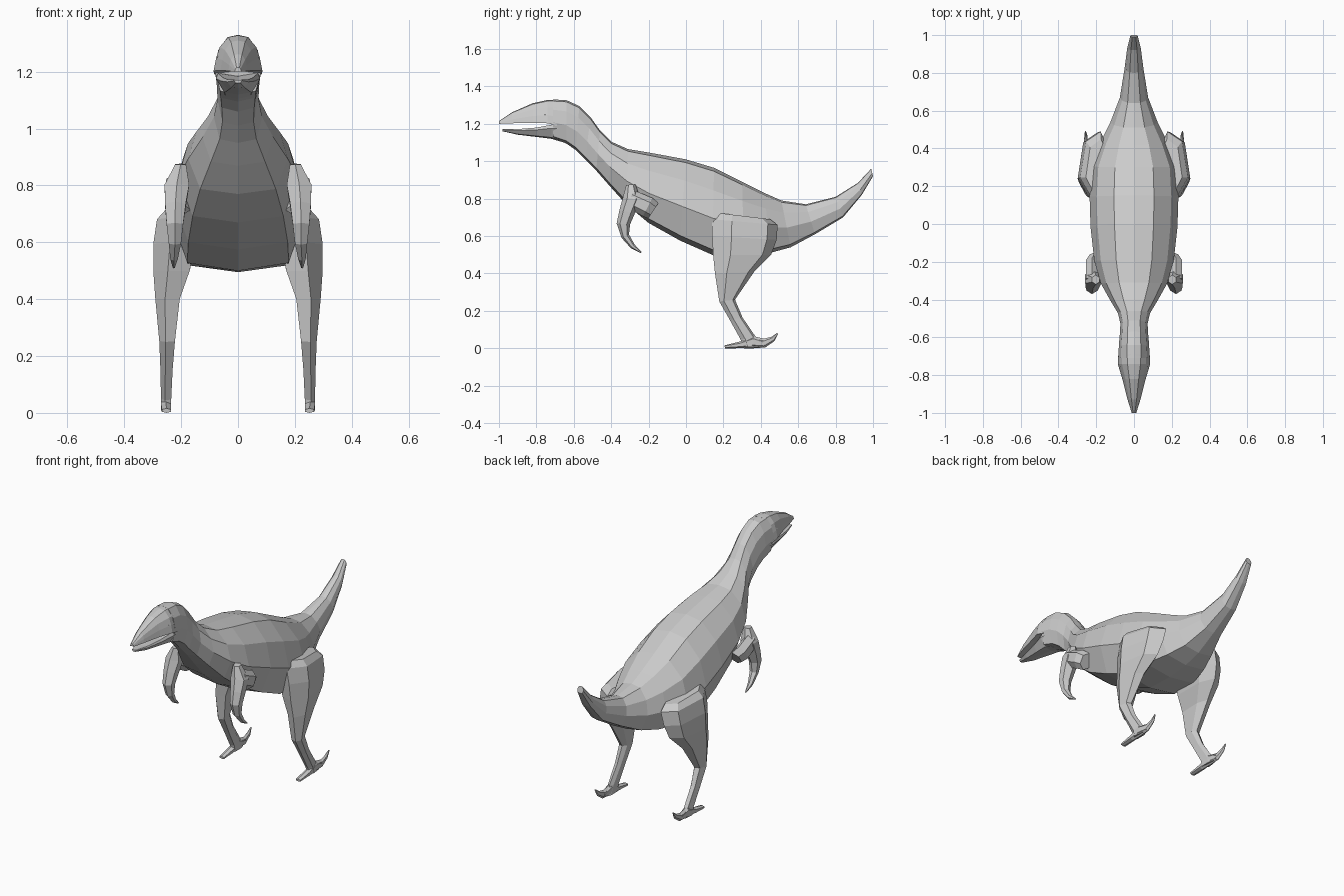
import bpy, bmesh, math
from mathutils import Vector

grey = bpy.data.materials.new("light_grey")
grey.diffuse_color = (0.6, 0.6, 0.6, 1)


def loft(name, rings, mirror=False):
    """Skin closed rings of equal length, cap both ends, keep faces flat."""
    bm = bmesh.new()
    loops = [[bm.verts.new(p) for p in r] for r in rings]
    n = len(rings[0])
    for a, b in zip(loops, loops[1:]):
        for i in range(n):
            j = (i + 1) % n
            bm.faces.new((a[i], a[j], b[j], b[i]))
    bm.faces.new(loops[0])
    bm.faces.new(loops[-1])
    bmesh.ops.recalc_face_normals(bm, faces=bm.faces)
    me = bpy.data.meshes.new(name)
    bm.to_mesh(me)
    bm.free()
    me.materials.append(grey)
    ob = bpy.data.objects.new(name, me)
    bpy.context.collection.objects.link(ob)
    if mirror:
        ob.modifiers.new("mirror", 'MIRROR')
    return ob


def section(top_y, top_z, low_y, low_z, w, half):
    """Symmetric ring: half holds (width share, height share) from top to bottom."""
    pts = half + [(-u, v) for u, v in reversed(half[1:-1])]
    return [(u * w, low_y + (top_y - low_y) * v, low_z + (top_z - low_z) * v) for u, v in pts]


def tube(name, path, sides=6):
    """Mirrored limb along a path of (x, y, z, half width in x, half depth)."""
    rings = []
    for k, (x, y, z, rx, rd) in enumerate(path):
        a, b = path[max(k - 1, 0)], path[min(k + 1, len(path) - 1)]
        d = Vector((0, b[1] - a[1], b[2] - a[2])).normalized()
        angles = [2 * math.pi * (i + 0.5) / sides for i in range(sides)]
        rings.append([(x + rx * math.cos(t), y + rd * math.sin(t) * -d.z,
                       z + rd * math.sin(t) * d.y) for t in angles])
    return loft(name, rings, True)


# Body: neck, trunk and tail in one skin
BODY = [(0, 1), (.45, .96), (.84, .74), (1, .42), (.76, .06), (0, 0)]
body = [  # top y, top z, bottom y, bottom z, half width
    (-.71, 1.33, -.71, 1.12, .083), (-.64, 1.327, -.64, 1.095, .08),
    (-.57, 1.295, -.59, 1.06, .075), (-.51, 1.235, -.54, 1.01, .072),
    (-.46, 1.165, -.48, .95, .085), (-.40, 1.105, -.41, .87, .125),
    (-.31, 1.065, -.32, .77, .175), (-.19, 1.045, -.20, .67, .21),
    (0, 1.01, -.03, .575, .23), (.15, .965, .14, .50, .235),
    (.30, .89, .31, .495, .225), (.42, .83, .45, .51, .175),
    (.51, .79, .56, .54, .125), (.64, .77, .69, .61, .075),
    (.80, .81, .84, .70, .05), (.92, .885, .94, .82, .036), (.99, .96, 1.0, .92, .02)]
loft("body", [section(*s, BODY) for s in body])

# Upper head and lower jaw with an open mouth between them
HEAD = [(0, 1), (.4, .95), (.74, .68), (.9, .35), (1, 0), (0, .06)]
head = [(-1, 1.215, -1, 1.2, .012), (-.93, 1.262, -.93, 1.203, .034),
        (-.82, 1.31, -.82, 1.205, .062), (-.74, 1.328, -.74, 1.203, .086),
        (-.69, 1.329, -.69, 1.19, .083)]
loft("upper_head", [section(*s, HEAD) for s in head])
JAW = [(0, .85), (.9, 1), (1, .75), (.6, .1), (0, 0)]
jaw = [(-.98, 1.172, -.98, 1.16, .014), (-.9, 1.172, -.9, 1.142, .038),
       (-.8, 1.18, -.8, 1.13, .06), (-.72, 1.195, -.72, 1.12, .078),
       (-.67, 1.2, -.67, 1.105, .075)]
loft("lower_jaw", [section(*s, JAW) for s in jaw])

# Eyes: small raised diamonds on the head sides
tube("eye", [(.062, -.745, 1.232, .006, .006), (.064, -.745, 1.25, .014, .016),
             (.055, -.745, 1.268, .006, .006)], 4)

# Hind legs: six-sided sections, widest on the outer front
LEG = [(0, .1), (.6, 0), (1, .3), (.8, .85), (.3, 1), (0, .7)]
leg = [  # front y, front z, back y, back z, inner x, outer x
    (.16, .725, .45, .69, .14, .255), (.14, .69, .49, .66, .13, .285),
    (.14, .60, .485, .58, .15, .298), (.145, .50, .455, .50, .17, .298),
    (.155, .40, .365, .41, .205, .291), (.178, .25, .262, .26, .222, .277),
    (.235, .15, .302, .165, .23, .273), (.293, .045, .37, .065, .235, .271),
    (.30, .008, .40, .008, .235, .271)]
loft("hind_leg", [[(x0 + (x1 - x0) * u, y0 + (y1 - y0) * v, z0 + (z1 - z0) * v)
                   for u, v in LEG] for y0, z0, y1, z1, x0, x1 in leg], True)

# Feet and raised claws
tube("foot", [(.252, .207, .008, .018, .008), (.253, .29, .018, .02, .018),
              (.253, .36, .034, .02, .034), (.253, .42, .022, .014, .018)])
tube("raised_claw", [(.253, .36, .034, .016, .03), (.254, .42, .028, .013, .024),
                     (.255, .465, .05, .009, .014), (.257, .49, .08, .003, .004)])

# Front limbs: upper arm forward from the body, forearm down to a hooked claw
tube("upper_arm", [(.20, -.175, .735, .04, .05), (.222, -.205, .755, .038, .055),
                   (.222, -.30, .80, .036, .05)])
tube("forearm", [(.202, -.295, .875, .022, .025), (.215, -.29, .80, .05, .048),
                 (.22, -.315, .73, .042, .042), (.222, -.335, .665, .034, .036),
                 (.222, -.325, .60, .025, .022), (.225, -.285, .545, .015, .014),
                 (.226, -.24, .512, .004, .004)])
